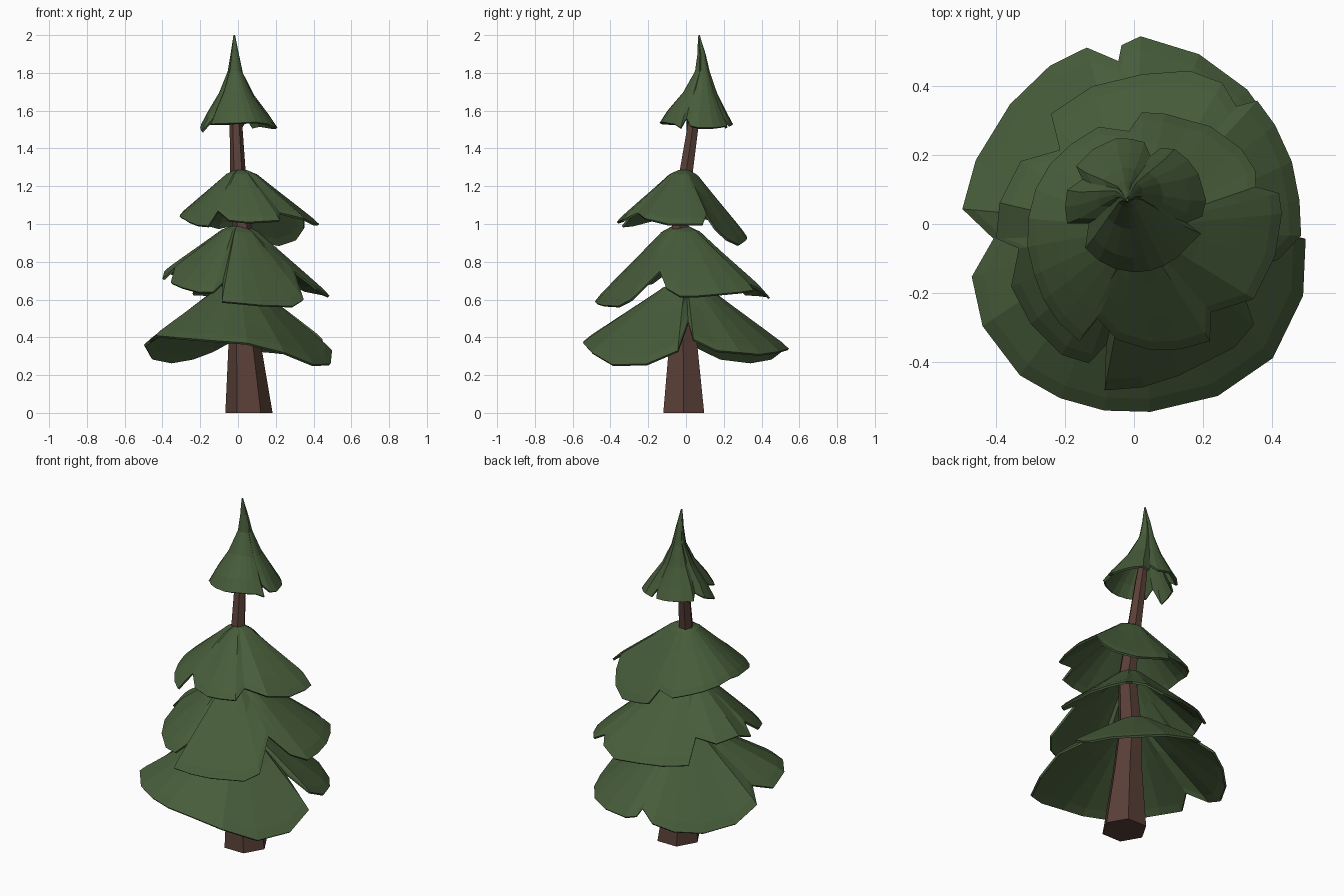
import bpy, bmesh, math
from mathutils import Vector


def material(name, rgb):
    m = bpy.data.materials.new(name)
    m.diffuse_color = (*rgb, 1)
    return m


GREEN = material("pine green", (0.063, 0.108, 0.042))
BROWN = material("bark brown", (0.100, 0.050, 0.038))


def loft(name, rings, mat, cap_start=True, cap_end=True):
    """Skin a list of equal-length closed rings."""
    bm = bmesh.new()
    vs = [[bm.verts.new(p) for p in ring] for ring in rings]
    n = len(rings[0])
    for a, b in zip(vs, vs[1:]):
        for i in range(n):
            j = (i + 1) % n
            bm.faces.new((a[i], a[j], b[j], b[i]))
    if cap_start:
        bm.faces.new(vs[0][::-1])
    if cap_end:
        bm.faces.new(vs[-1])
    me = bpy.data.meshes.new(name)
    bm.to_mesh(me)
    bm.free()
    me.materials.append(mat)
    ob = bpy.data.objects.new(name, me)
    bpy.context.collection.objects.link(ob)
    return ob


def skirt(name, center, apex, profile, keys):
    """Draped foliage: keys are rim points (degrees, radius, z), in angular order."""
    rim = []
    for i, (a, r, z) in enumerate(keys):
        a2, r2, z2 = keys[(i + 1) % len(keys)]
        gap = (a2 - a) % 360
        steps = max(1, round(gap / 16))
        for s in range(steps):
            k = s / steps
            t, rr = math.radians(a + gap * k), r + (r2 - r) * k
            rim.append(Vector((center[0] + rr * math.cos(t),
                               center[1] + rr * math.sin(t), z + (z2 - z) * k)))
    rings = []
    for t, f, ox, oy in profile:     # t: way out to rim, f: way down, spine offset
        rings.append([(apex[0] + ox + (p.x - apex[0]) * t,
                       apex[1] + oy + (p.y - apex[1]) * t,
                       apex[2] + (p.z - apex[2]) * f) for p in rim])
    # rings run downward, so reverse to get outward normals
    ob = loft(name, rings[::-1], GREEN, cap_start=False)
    mod = ob.modifiers.new("thickness", "SOLIDIFY")
    mod.thickness = 0.012
    mod.offset = -1
    return ob


# Trunk: bent, tapering hexagonal column (x, y, z, radius)
trunk = [(0.058, -0.012, 0, 0.125), (0.035, -0.015, 0.37, 0.085),
         (0.015, -0.015, 0.65, 0.066), (0.022, -0.032, 0.98, 0.05),
         (0, 0, 1.27, 0.041), (-0.012, 0.042, 1.55, 0.033), (-0.02, 0.075, 1.75, 0.02)]
loft("trunk", [[(x + r * math.cos(i * math.pi / 3), y + r * math.sin(i * math.pi / 3), z)
                for i in range(6)] for x, y, z, r in trunk], BROWN)

# Cross-sections of the foliage
DOME = [(0.09, 0, 0, 0), (0.22, 0.08, 0, 0), (0.46, 0.36, 0, 0),
        (0.74, 0.68, 0, 0), (0.93, 0.9, 0, 0), (1, 1, 0, 0)]
SPIRE = [(0.02, 0, 0, 0), (0.055, 0.08, 0, 0.004), (0.11, 0.21, 0, 0.014),
         (0.2, 0.41, 0, 0.02), (0.46, 0.65, 0, 0.012), (0.8, 0.86, 0, 0), (1, 1, 0, 0)]

# Foliage tiers, bottom to top: lobes separated by inward notches
skirt("bottom_foliage", (0, 0), (0, 0, 0.69), DOME, [
    (2, .30, .48), (5, .45, .39), (20, .48, .33), (50, .51, .31), (88, .545, .34),
    (94, .52, .35), (95.5, .475, .38), (105, .53, .33), (118, .52, .29), (136, .5, .27),
    (158, .495, .29), (175, .5, .36), (186, .41, .42), (198, .495, .38),
    (214, .53, .41), (233, .55, .40), (275, .547, .37), (296, .555, .32),
    (316, .56, .255), (337, .533, .26), (355, .5, .33)])

skirt("lower_middle_foliage", (0, 0), (0, -0.03, 0.99), DOME, [
    (8, .485, .62), (35, .50, .64), (45, .506, .65), (49, .453, .68), (58, .483, .65),
    (70, .473, .61), (87, .435, .62), (127, .40, .63), (135, .304, .75),
    (151, .376, .73), (171, .395, .75), (186, .402, .71), (192, .342, .77),
    (207, .40, .69), (241, .434, .64), (252, .425, .64), (257, .36, .69),
    (260, .49, .59), (286, .459, .57), (309, .462, .565), (320, .454, .60),
    (335, .33, .75), (346, .43, .66), (356, .486, .62)])

skirt("upper_middle_foliage", (0, 0), (0.01, -0.01, 1.285), DOME, [
    (4, .43, 1.0), (12, .43, 1.0), (17, .37, 1.05), (24, .385, .98), (35, .38, .92),
    (52, .36, .89), (62, .34, .90), (86, .325, .93), (93, .27, 1.0), (110, .30, .98),
    (128, .295, 1.0), (177, .307, 1.05), (207, .325, 1.03), (233, .36, .995),
    (245, .375, .99), (249, .295, 1.07), (262, .34, 1.02), (278, .37, 1.01),
    (303, .405, 1.02), (311, .34, 1.06), (328, .41, 1.03), (347, .42, 1.0)])

skirt("top_foliage", (0, 0.05), (-0.02, 0.07, 2.0), SPIRE, [
    (5, .21, 1.51), (27, .21, 1.51), (55, .205, 1.52), (66, .185, 1.51), (72, .155, 1.56),
    (81, .19, 1.52), (105, .205, 1.53), (145, .205, 1.53), (152, .17, 1.56),
    (166, .2, 1.53), (194, .2, 1.49), (200, .14, 1.56), (220, .185, 1.53),
    (270, .19, 1.535), (298, .192, 1.54), (325, .195, 1.53), (338, .21, 1.51),
    (343, .16, 1.56), (352, .2, 1.52)])
